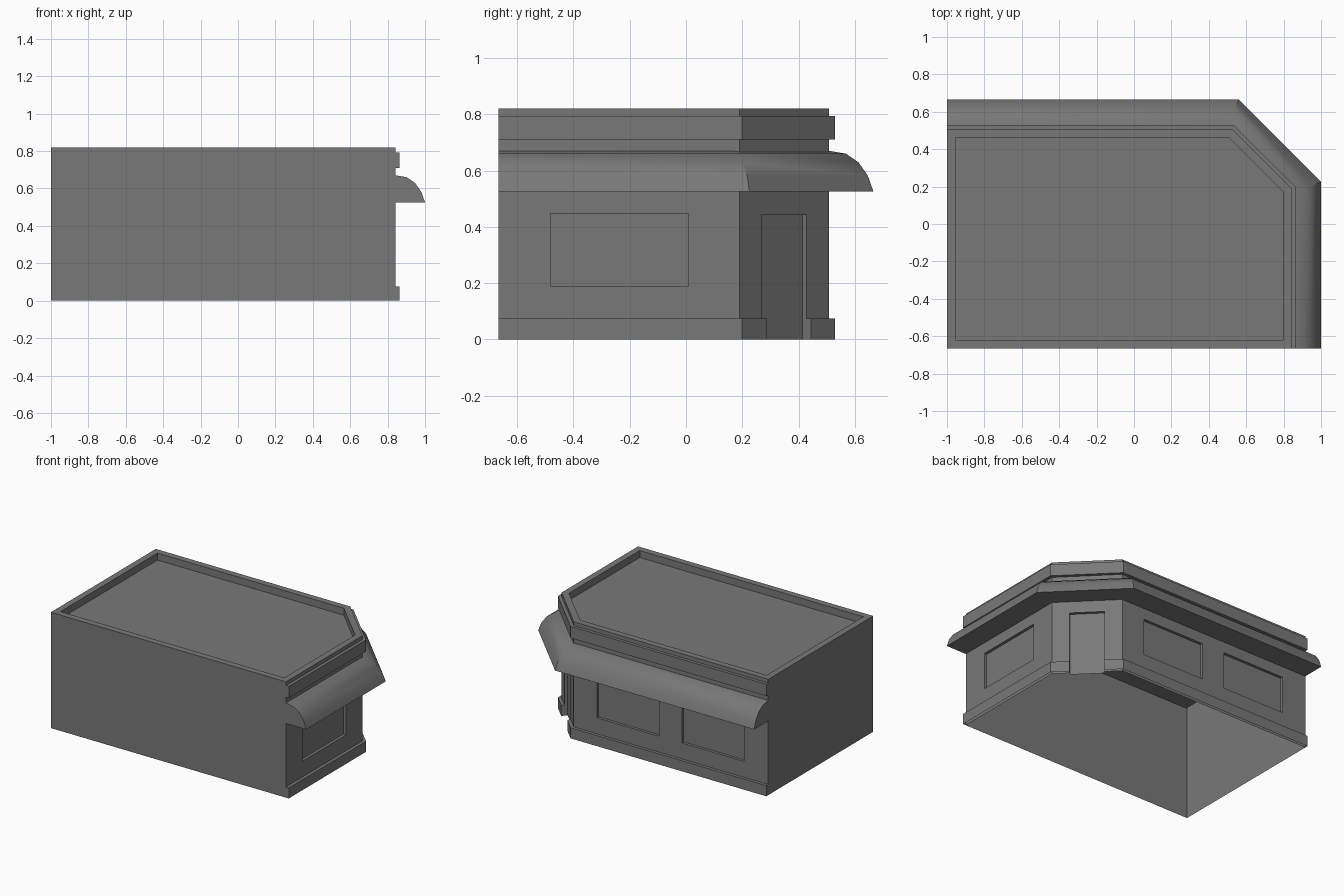
import bpy, bmesh, math
from mathutils import Vector

if "Cube" in bpy.data.objects:
    bpy.data.objects.remove(bpy.data.objects["Cube"])

W = Vector
# Footprint, counter-clockwise, with the cut-off street corner
FOOT = [W(p) for p in [(-1, -.666), (.842, -.666), (.842, .19), (.524, .508), (-1, .508)]]
TOP, ROOF, RECESS = .82, .77, .02

# Dark grey for the whole building
DARK = bpy.data.materials.new("dark_grey")
DARK.diffuse_color = (.19, .19, .19, 1)
DARK.use_nodes = True
DARK.node_tree.nodes["Principled BSDF"].inputs["Base Color"].default_value = DARK.diffuse_color


def right_of(a, b):
    d = (b - a).normalized()
    return W((d.y, -d.x))


def offset(path, dist, closed=False):
    """Mitred parallel path, positive is outward."""
    out, n = [], len(path)
    for i, p in enumerate(path):
        n1 = right_of(path[i - 1], p) if closed or i > 0 else None
        n2 = right_of(p, path[(i + 1) % n]) if closed or i < n - 1 else n1
        n1 = n1 or n2
        m = (n1 + n2).normalized()
        out.append(p + m * dist / m.dot(n1))
    return out


def finish(name, bm):
    me = bpy.data.meshes.new(name)
    bm.to_mesh(me)
    bm.free()
    me.materials.append(DARK)
    ob = bpy.data.objects.new(name, me)
    bpy.context.collection.objects.link(ob)
    return ob


def quad(bm, *pts):
    bm.faces.new([bm.verts.new(p) for p in pts])


def sweep(name, path, profile, open_bottom=False):
    """Closed (out, z) profile carried along a wall path, with end caps."""
    bm = bmesh.new()
    cols = [[bm.verts.new((p.x, p.y, z)) for p in offset(path, o)] for o, z in profile]
    n = len(cols)
    for i in range(n):
        a, b = cols[i], cols[(i + 1) % n]
        for j in range(len(path) - 1):
            bm.faces.new((a[j], a[j + 1], b[j + 1], b[j]))
    bm.faces.new([c[0] for c in cols])
    bm.faces.new([c[-1] for c in cols])
    bmesh.ops.recalc_face_normals(bm, faces=bm.faces)
    if open_bottom:
        low = [f for f in bm.faces if f.normal.z < -.9]
        bmesh.ops.delete(bm, geom=low, context='FACES')
    return finish(name, bm)


def facade(name, a, b, openings=()):
    """Wall from a to b with recessed panels given as (u0, u1, z0, z1)."""
    bm = bmesh.new()
    d, nrm = (b - a).normalized(), right_of(a, b)

    def P(u, z, depth=0):
        q = a + d * u - nrm * depth
        return (q.x, q.y, z)
    us = sorted({0, (b - a).length, *[u for o in openings for u in o[:2]]})
    zs = sorted({0, TOP, *[z for o in openings for z in o[2:]]})
    for u0, u1 in zip(us, us[1:]):
        for z0, z1 in zip(zs, zs[1:]):
            if (u0, u1, z0, z1) not in openings:
                quad(bm, P(u0, z0), P(u1, z0), P(u1, z1), P(u0, z1))
    bmesh.ops.remove_doubles(bm, verts=bm.verts, dist=1e-5)
    bmesh.ops.dissolve_limit(bm, angle_limit=.01, verts=bm.verts, edges=bm.edges)
    r = RECESS
    for u0, u1, z0, z1 in openings:
        quad(bm, P(u0, z0, r), P(u1, z0, r), P(u1, z1, r), P(u0, z1, r))
        quad(bm, P(u0, z0), P(u0, z0, r), P(u0, z1, r), P(u0, z1))
        quad(bm, P(u1, z0, r), P(u1, z0), P(u1, z1), P(u1, z1, r))
        quad(bm, P(u0, z1, r), P(u1, z1, r), P(u1, z1), P(u0, z1))
        if z0 > 0:
            quad(bm, P(u0, z0), P(u1, z0), P(u1, z0, r), P(u0, z0, r))
    bmesh.ops.remove_doubles(bm, verts=bm.verts, dist=1e-5)
    return finish(name, bm)


# Walls: plain at front and left, window and door recesses on the street sides
f = FOOT
WZ = (.188, .448)
corner = (f[3] - f[2]).length
DOOR = (corner / 2 - .112, corner / 2 + .112)
facade("front_wall", f[0], f[1])
facade("right_wall", f[1], f[2], [(.184, .674, *WZ)])
facade("corner_wall", f[2], f[3], [(*DOOR, 0, .443)])
facade("back_wall", f[3], f[4], [(.182, .668, *WZ), (.848, 1.335, *WZ)])
facade("left_wall", f[4], f[0])

# Parapet rim and sunken roof
bm = bmesh.new()
inner = offset(f, -.045, closed=True)
for i in range(5):
    j = (i + 1) % 5
    quad(bm, (*f[i], TOP), (*f[j], TOP), (*inner[j], TOP), (*inner[i], TOP))
    quad(bm, (*inner[i], TOP), (*inner[j], TOP), (*inner[j], ROOF), (*inner[i], ROOF))
quad(bm, *[(*p, ROOF) for p in inner])
bmesh.ops.remove_doubles(bm, verts=bm.verts, dist=1e-5)
finish("roof", bm)

# Plinth, split by the door and open underneath like the walls
plinth = [(0, 0), (.022, 0), (.022, .075), (0, .075)]
d = (f[3] - f[2]).normalized()
sweep("plinth_right", [f[1], f[2], f[2] + d * DOOR[0]], plinth, open_bottom=True)
sweep("plinth_back", [f[2] + d * DOOR[1], f[3], f[4]], plinth, open_bottom=True)

# Cornice band
sweep("cornice", f[1:], [(0, .71), (.022, .71), (.022, .793), (0, .793)])

# Rounded awning
arc = [(0, .67), (.06, .66), (.105, .629), (.138, .582), (.158, .525)]
awning = sweep("awning", [f[1], W((.842, .16)), W((.494, .508)), f[4]], [(0, .525)] + arc)
bpy.context.view_layer.objects.active = awning
awning.select_set(True)
bpy.ops.object.shade_smooth_by_angle(angle=math.radians(35))
